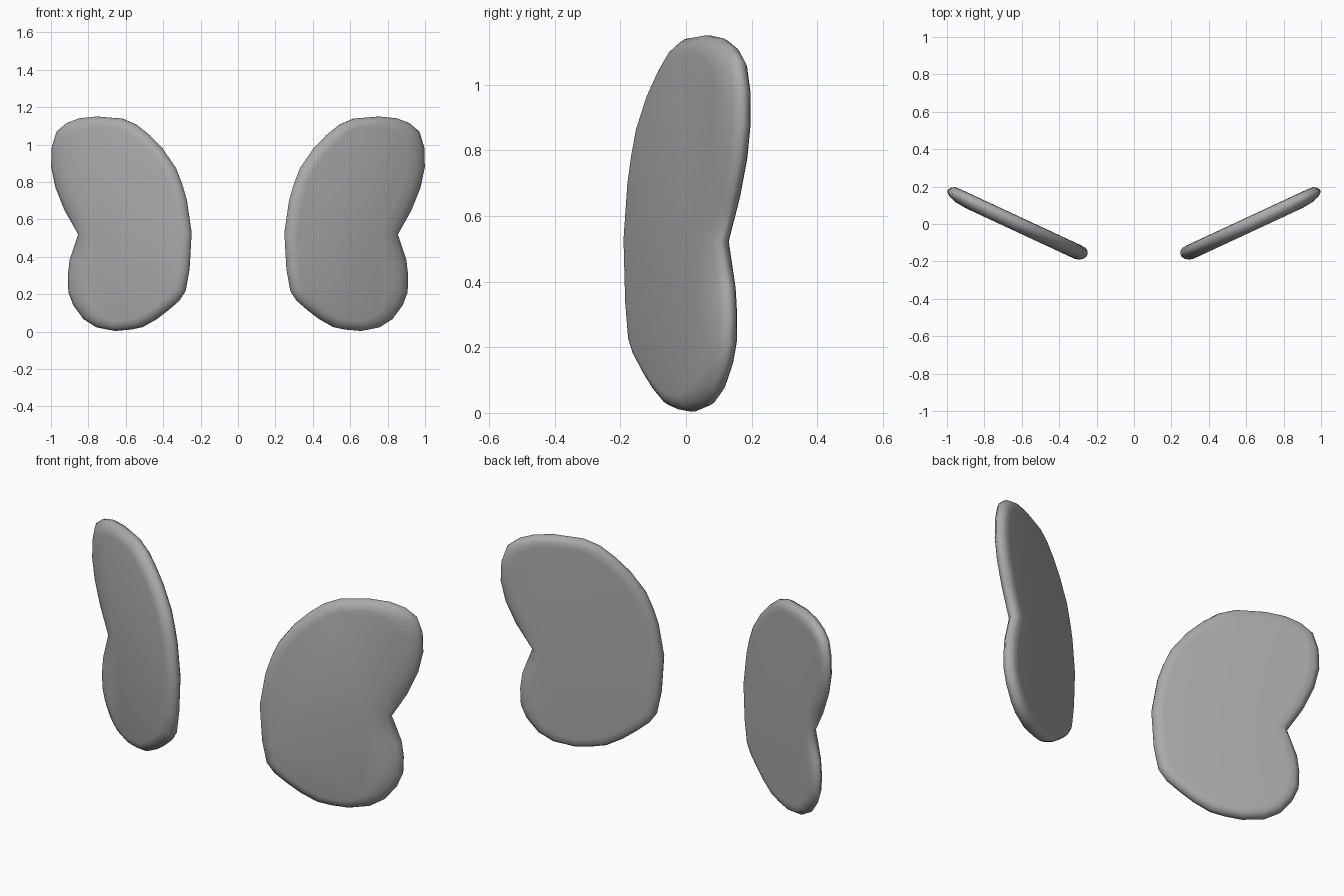
import bpy, bmesh, math
from mathutils import Vector

if "Cube" in bpy.data.objects:
    bpy.data.objects.remove(bpy.data.objects["Cube"])

# Kidney-shaped rim, seen from the front (x, z), right-hand panel
rim = [(.757, 1.15), (.623, 1.139), (.548, 1.107), (.48, 1.052), (.41, .98),
       (.338, .875), (.305, .79), (.28, .705), (.254, .53), (.265, .335),
       (.286, .217), (.32, .165), (.377, .115), (.44, .067), (.516, .024),
       (.58, .011), (.66, .004), (.757, .023), (.826, .067), (.88, .14),
       (.907, .21), (.91, .30), (.9, .385), (.855, .52), (.928, .65),
       (.976, .77), (.999, .88), (.996, .985), (.97, 1.07), (.917, 1.115),
       (.848, 1.141)]
SLOPE, CENTRE = .465, .63
tilt = math.atan(SLOPE)
normal = Vector((math.sin(tilt), -math.cos(tilt), 0))

grey = bpy.data.materials.new("dark_grey")
grey.diffuse_color = (.4, .4, .4, 1)
grey.use_nodes = True
grey.node_tree.nodes["Principled BSDF"].inputs["Base Color"].default_value = grey.diffuse_color


def inset(i, amount):
    """Move a rim point inward along the outline's local normal."""
    p, a, b = (Vector(rim[j % len(rim)]) for j in (i, i - 1, i + 1))
    t = ((p - a).normalized() + (b - p).normalized()).normalized()
    return p + Vector((-t.y, t.x)) * amount, t.y


def make_panel(name, side):
    bm = bmesh.new()
    # Rings: inset at inner edge, inset at outer edge, depth towards the front
    levels = [(.048, .115, .037), (.027, .06, .031), (.010, .022, .018),
              (0, 0, 0), (0, 0, -.015), (.008, .010, -.031),
              (.022, .025, -.041), (.05, .055, -.043)]
    rings = []
    for inner, outer, depth in levels:
        ring = []
        for i in range(len(rim)):
            outward = max(0, inset(i, 0)[1])
            p, _ = inset(i, inner + (outer - inner) * outward)
            co = Vector((p.x, SLOPE * (p.x - CENTRE), p.y)) + normal * depth
            co.x *= side
            ring.append(bm.verts.new(co))
        rings.append(ring)
    n = len(rim)
    for r, s in zip(rings, rings[1:]):
        for i in range(n):
            j = (i + 1) % n
            bm.faces.new((r[i], r[j], s[j], s[i]))
    # Broad flat front and back
    bm.faces.new(rings[0])
    bm.faces.new(rings[-1])
    bmesh.ops.recalc_face_normals(bm, faces=bm.faces)
    for f in bm.faces:
        f.smooth = True
    mesh = bpy.data.meshes.new(name)
    bm.to_mesh(mesh)
    bm.free()
    mesh.materials.append(grey)
    obj = bpy.data.objects.new(name, mesh)
    bpy.context.collection.objects.link(obj)


# Two mirrored panels
make_panel("right_panel", 1)
make_panel("left_panel", -1)
